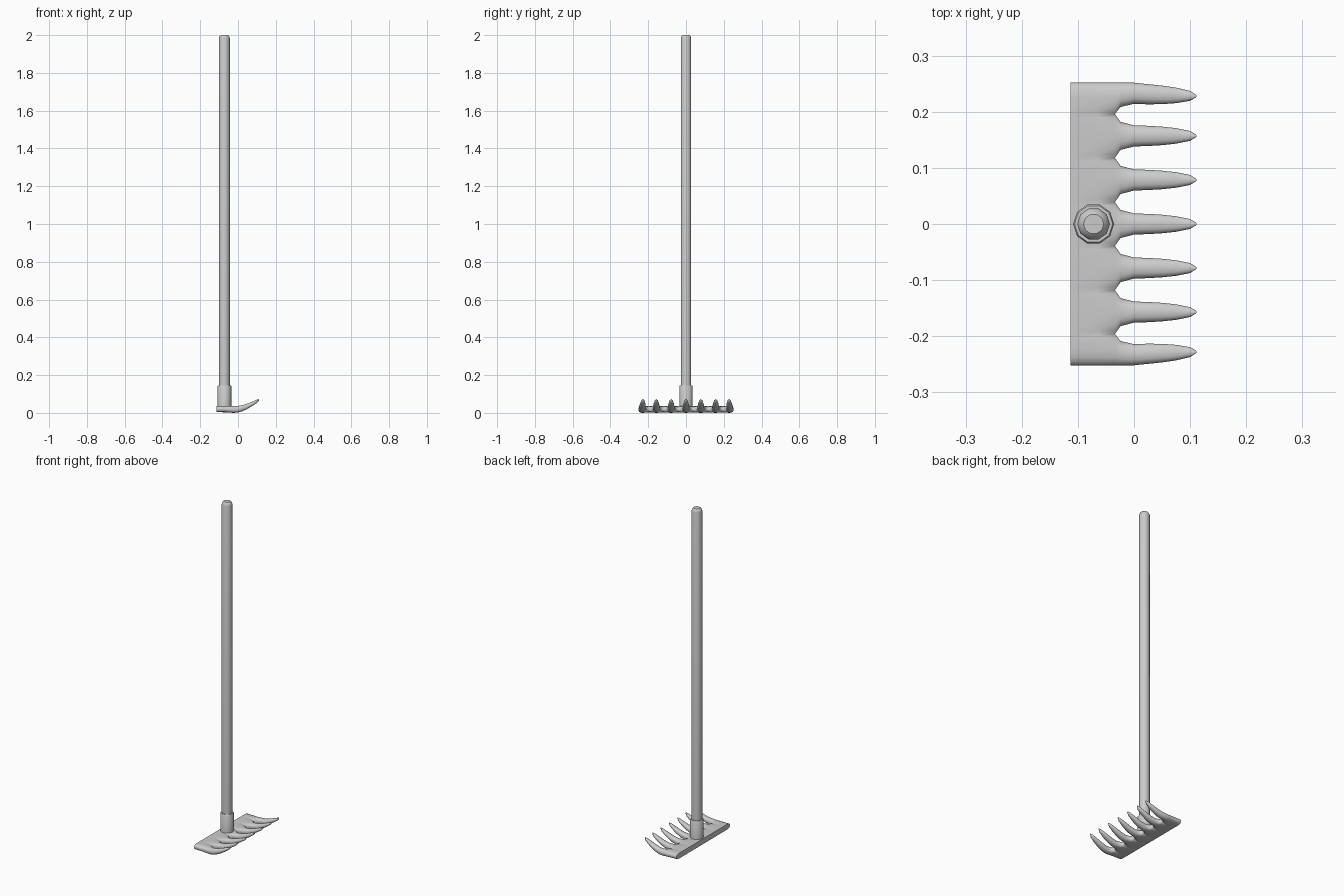
import bpy, bmesh, math

if "Cube" in bpy.data.objects:
    bpy.data.objects.remove(bpy.data.objects["Cube"])


def finish(name, bm, angle):
    bmesh.ops.recalc_face_normals(bm, faces=bm.faces)
    me = bpy.data.meshes.new(name)
    bm.to_mesh(me)
    bm.free()
    ob = bpy.data.objects.new(name, me)
    bpy.context.collection.objects.link(ob)
    bpy.ops.object.select_all(action='DESELECT')
    ob.select_set(True)
    bpy.context.view_layer.objects.active = ob
    bpy.ops.object.shade_smooth_by_angle(angle=math.radians(angle))
    return ob


def lathe(name, profile, sides, cx):
    """Revolve (radius, z) points around a vertical axis, capped at both ends."""
    bm = bmesh.new()
    rings = [[bm.verts.new((cx + r * math.cos(2 * math.pi * i / sides),
                            r * math.sin(2 * math.pi * i / sides), z))
              for i in range(sides)] for r, z in profile]
    for a, b in zip(rings, rings[1:]):
        for i in range(sides):
            j = (i + 1) % sides
            bm.faces.new((a[i], a[j], b[j], b[i]))
    bm.faces.new(rings[0])
    bm.faces.new(rings[-1])
    return finish(name, bm, 40)


# wooden pole and the ferrule that holds it
POLE_X = -0.072
lathe("handle", [(0.029, 0.03), (0.029, 1.983), (0.026, 1.993), (0.018, 2.0)], 10, POLE_X)
lathe("socket", [(0.0365, 0.02), (0.0365, 0.141), (0.034, 0.145), (0.028, 0.145)], 10, POLE_X)

# head stations: x, bottom z, top z, plate-to-tine blend, edge rounding, tine half width
STATIONS = [
    (-0.113, 0.004, 0.036, 0.0, 0.0, 0.019),
    (-0.065, 0.003, 0.036, 0.0, 0.0, 0.019),
    (-0.034, 0.001, 0.036, 0.0, 0.6, 0.019),
    (-0.024, 0.000, 0.036, 0.7, 0.9, 0.019),
    (0.000, 0.002, 0.037, 1.0, 1.0, 0.0188),
    (0.025, 0.009, 0.041, 1.0, 1.0, 0.018),
    (0.050, 0.021, 0.049, 1.0, 1.0, 0.0165),
    (0.075, 0.036, 0.059, 1.0, 1.0, 0.0138),
    (0.100, 0.053, 0.070, 1.0, 1.0, 0.0088),
    (0.111, 0.065, 0.073, 1.0, 1.0, 0.002),
]
VALLEY = 2      # station where neighbouring tines part
ACROSS = [(-1, 0.3), (-0.85, 0.68), (-0.5, 0.93), (0, 1), (0.5, 0.93), (0.85, 0.68), (1, 0.3)]
CENTRES = [-0.233, -0.157, -0.0785, 0, 0.0785, 0.157, 0.233]
TIPS = [-0.228, -0.157, -0.0785, 0, 0.0785, 0.157, 0.228]
BOUNDS = [-0.252, -0.196, -0.118, -0.039, 0.039, 0.118, 0.196, 0.252]

bm = bmesh.new()
for k in range(7):
    rows = []
    for x, zb, zt, blend, rnd, w in STATIONS:
        c = CENTRES[k] + (TIPS[k] - CENTRES[k]) * max(0, x / 0.111) ** 0.7
        lo = BOUNDS[k] + (c - w - BOUNDS[k]) * blend
        hi = BOUNDS[k + 1] + (c + w - BOUNDS[k + 1]) * blend
        mid, half = (zb + zt) / 2, (zt - zb) / 2
        top, bot = [], []
        for u, p in ACROSS:
            outer = (k == 0 and u < 0) or (k == 6 and u > 0)
            h = half * (1 + (p - 1) * (1 if outer else rnd))
            y = (lo + hi) / 2 + u * (hi - lo) / 2
            top.append(bm.verts.new((x, y, mid + h)))
            bot.append(bm.verts.new((x, y, mid - h)))
        rows.append((top, bot))
    for s in range(len(rows) - 1):
        (t0, b0), (t1, b1) = rows[s], rows[s + 1]
        for i in range(6):
            bm.faces.new((t0[i], t1[i], t1[i + 1], t0[i + 1]))
            bm.faces.new((b0[i], b0[i + 1], b1[i + 1], b1[i]))
        if s >= VALLEY or k == 0:
            bm.faces.new((t0[0], b0[0], b1[0], t1[0]))
        if s >= VALLEY or k == 6:
            bm.faces.new((t0[6], t1[6], b1[6], b0[6]))
    # back edge of the plate and tip of the tine
    for top, bot in (rows[0], rows[-1]):
        for i in range(6):
            bm.faces.new((top[i], top[i + 1], bot[i + 1], bot[i]))
bmesh.ops.remove_doubles(bm, verts=bm.verts, dist=0.0002)
finish("rake_head", bm, 60)
